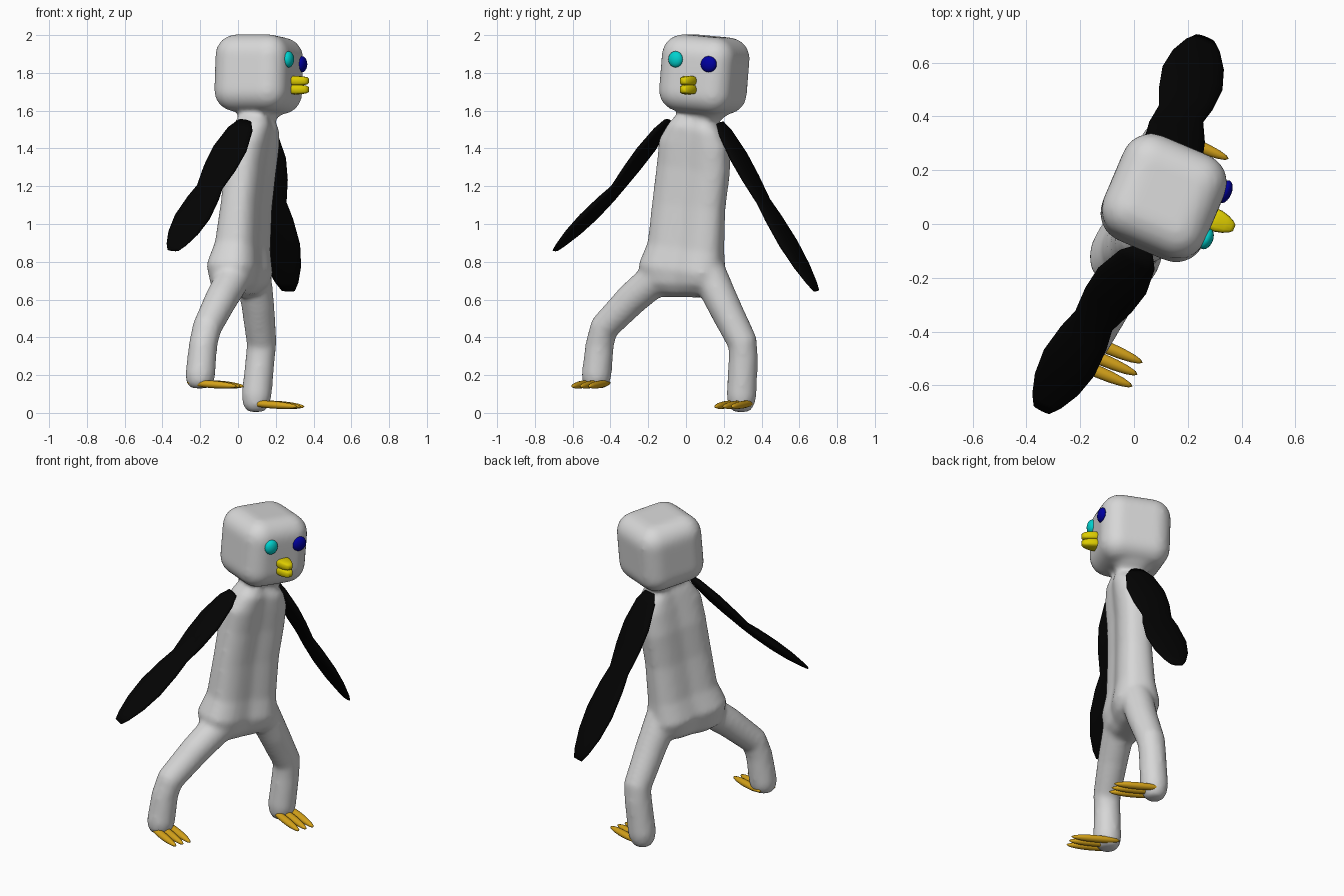
import bpy, bmesh, math
from mathutils import Vector, Matrix

if "Cube" in bpy.data.objects:
    bpy.data.objects.remove(bpy.data.objects["Cube"])

YAW = math.radians(-23)
FWD = Vector((math.cos(YAW), math.sin(YAW), 0))     # facing direction
SIDE = Vector((-math.sin(YAW), math.cos(YAW), 0))   # sideways direction


def material(name, rgb):
    m = bpy.data.materials.new(name)
    m.diffuse_color = (*rgb, 1)
    m.use_nodes = True
    m.node_tree.nodes["Principled BSDF"].inputs["Base Color"].default_value = m.diffuse_color
    return m


GREY = material("light grey", (0.68, 0.68, 0.68))
BLACK = material("black", (0.001, 0.001, 0.001))
ORANGE = material("orange", (0.66, 0.36, 0.01))
YELLOW = material("yellow", (0.72, 0.6, 0.0))
CYAN = material("cyan", (0.0, 0.64, 0.62))
BLUE = material("deep blue", (0.0, 0.0, 0.35))


def finish(name, bm, mat):
    bmesh.ops.recalc_face_normals(bm, faces=bm.faces)
    me = bpy.data.meshes.new(name)
    bm.to_mesh(me)
    bm.free()
    me.materials.append(mat)
    for p in me.polygons:
        p.use_smooth = True
    ob = bpy.data.objects.new(name, me)
    bpy.context.collection.objects.link(ob)
    return ob


def loft(bm, stations, wide, n=16, power=2.0, groove=0.0):
    """Skin rings along stations (x, y, z, half width, half thickness)."""
    pts = [Vector(s[:3]) for s in stations]
    rings = []
    for i, s in enumerate(stations):
        tan = (pts[min(i + 1, len(pts) - 1)] - pts[max(i - 1, 0)]).normalized()
        w = (wide - tan * wide.dot(tan)).normalized()
        t = tan.cross(w)
        ring = []
        for k in range(n):
            a = 2 * math.pi * k / n
            c, d = math.cos(a), math.sin(a)
            u = math.copysign(abs(c) ** (2 / power), c)
            v = math.copysign(abs(d) ** (2 / power), d)
            v *= 1 - groove * math.exp(-(u / 0.35) ** 2)
            ring.append(bm.verts.new(pts[i] + w * u * s[3] + t * v * s[4]))
        rings.append(ring)
    for r0, r1 in zip(rings, rings[1:]):
        for k in range(n):
            bm.faces.new((r0[k], r0[(k + 1) % n], r1[(k + 1) % n], r1[k]))
    bm.faces.new(rings[0])
    bm.faces.new(rings[-1])


def ellipsoid(name, centre, radii, mat, pitch=0.0, seg=20):
    """Ellipsoid with radii along forward, side and up."""
    bm = bmesh.new()
    m = (Matrix.Translation(centre) @ Matrix.Rotation(YAW, 4, 'Z')
         @ Matrix.Rotation(pitch, 4, 'Y') @ Matrix.Diagonal((*radii, 1)))
    bmesh.ops.create_uvsphere(bm, u_segments=seg, v_segments=seg // 2, radius=1, matrix=m)
    return finish(name, bm, mat)


# head: rounded cube tilted slightly sideways
bm = bmesh.new()
bmesh.ops.create_cube(bm, size=.408, matrix=Matrix.Translation((.11, .097, 1.792))
                      @ Matrix.Rotation(YAW, 4, 'Z') @ Matrix.Rotation(math.radians(-5), 4, 'X'))
bmesh.ops.bevel(bm, geom=bm.edges[:], offset=.11, segments=8, profile=.5, affect='EDGES')

# torso, neck and legs, fused with the head into one smooth skin
loft(bm, [(.02, -.03, .62, .15, .06), (.01, -.025, .67, .215, .12), (.008, -.02, .76, .235, .145),
          (.025, 0, .88, .208, .118), (.045, .015, 1.1, .2, .105), (.065, .04, 1.3, .2, .108),
          (.085, .045, 1.43, .192, .108), (.1, .055, 1.51, .15, .105), (.1, .065, 1.565, .105, .085),
          (.105, .08, 1.61, .14, .13), (.11, .09, 1.68, .165, .16)],
     SIDE, n=32, power=2.8, groove=0.17)
LEGS = [[(-.01, -.13, .74, .095), (-.09, -.29, .60, .087), (-.165, -.435, .45, .078),
         (-.185, -.457, .36, .076), (-.2, -.474, .2, .08), (-.203, -.476, .16, .073), (-.203, -.476, .13, .05)],
        [(.08, .12, .74, .095), (.105, .2, .57, .088), (.125, .3, .37, .08),
         (.118, .303, .29, .078), (.098, .294, .09, .08), (.095, .292, .04, .07), (.095, .292, .005, .045)]]
for leg in LEGS:
    loft(bm, [(*s, s[3]) for s in leg], FWD)
body = finish("body_head_and_legs", bm, GREY)
rm = body.modifiers.new("fuse", 'REMESH')
rm.mode = 'VOXEL'
rm.voxel_size = 0.014
rm.use_smooth_shade = True
sm = body.modifiers.new("soften", 'SMOOTH')
sm.factor = 0.5
sm.iterations = 10

# wings: two flat lobes each, shoulder to elbow to tip
WIDTHS = [(0, .04, .014), (.06, .075, .024), (.2, .102, .03), (.33, .098, .028), (.47, .078, .023),
          (.57, .095, .028), (.72, .106, .03), (.85, .09, .025), (.95, .06, .015), (1, .034, .008)]
for name, a, b, c, k in [("right_wing", (.035, -.1, 1.545), (-.15, -.36, 1.195), (-.343, -.69, .862), 1),
                         ("left_wing", (.125, .18, 1.535), (.175, .41, 1.12), (.265, .69, .647), 1.13)]:
    a, b, c = Vector(a), Vector(b), Vector(c)
    st = []
    for t, w, h in WIDTHS:
        p = a.lerp(b, t / .47) if t <= .47 else b.lerp(c, (t - .47) / .53)
        st.append((*p, w * k, h))
    bm = bmesh.new()
    loft(bm, st, FWD, n=16)
    finish(name, bm, BLACK)

# toes: three slim ellipsoids per foot
for side, centre in [("right", Vector((-.12, -.503, .151))), ("left", Vector((.2, .254, .043)))]:
    for i in (-1, 0, 1):
        pos = centre + SIDE * i * .048
        ellipsoid(f"{side}_toe_{i + 2}", pos, (.145, .023, .02), ORANGE, math.radians(4), 16)

# beak: upper and lower wedge with rounded square section
for name, z in [("upper_beak", 1.758), ("lower_beak", 1.712)]:
    bm = bmesh.new()
    loft(bm, [(*(Vector((.285, .022, z)) + FWD * d), w, h) for d, w, h in
              [(-.03, .042, .024), (.03, .042, .026), (.06, .034, .024), (.083, .023, .02), (.095, .012, .013)]],
         SIDE, n=16, power=3.4)
    finish(name, bm, YELLOW)

# eyes
ellipsoid("right_eye", (.268, -.055, 1.872), (.026, .041, .043), CYAN)
ellipsoid("left_eye", (.338, .12, 1.846), (.025, .045, .043), BLUE)
